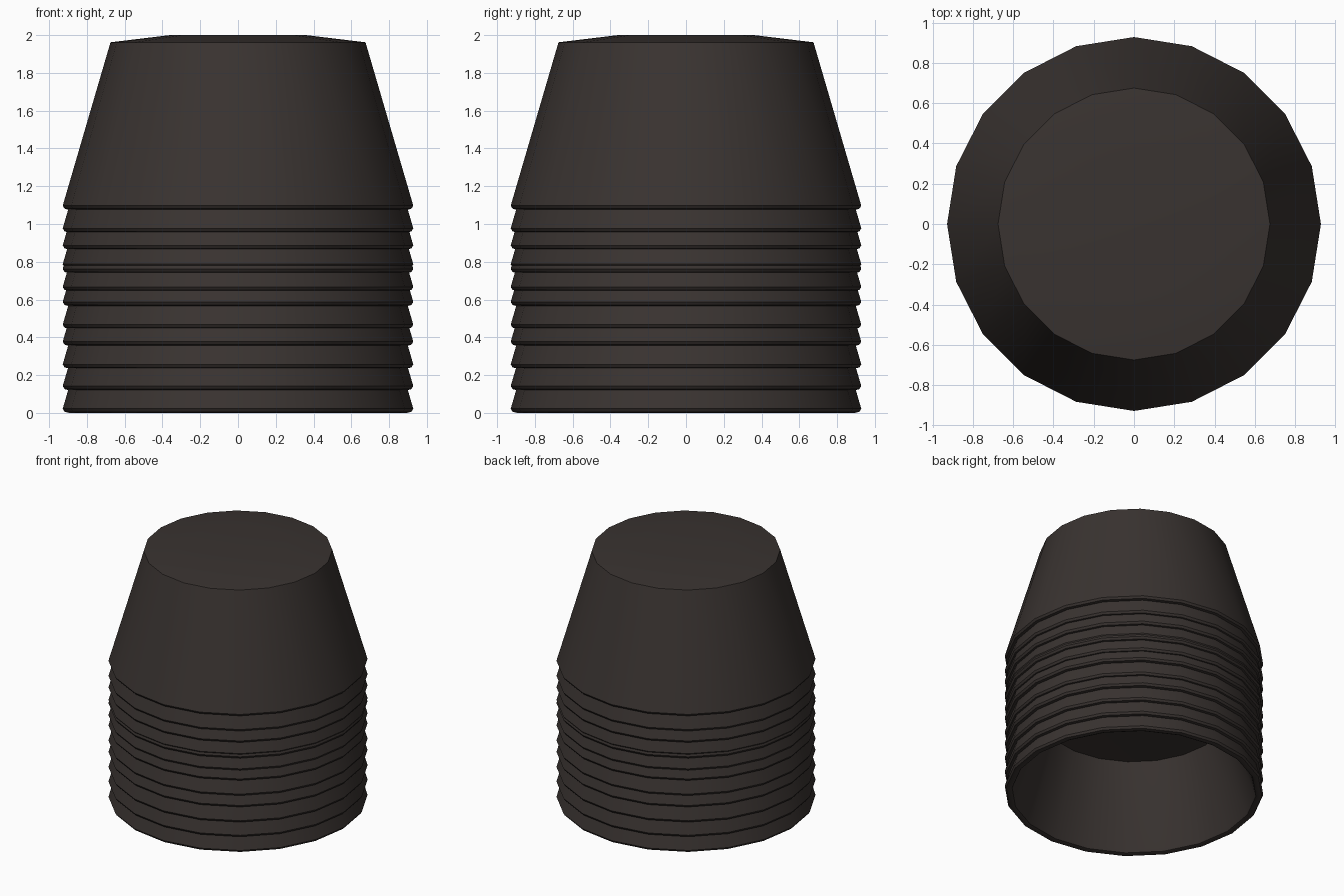
import bpy, bmesh, math

if "Cube" in bpy.data.objects:
    bpy.data.objects.remove(bpy.data.objects["Cube"])

SIDES = 20
# Cup profile (radius, height): outside from crown to rim, then back up inside
PROFILE = [(0.0, 0.905), (0.36, 0.925), (0.675, 0.887), (0.928, 0.022),
           (0.918, 0.006), (0.895, 0.0), (0.875, 0.008), (0.865, 0.03),
           (0.665, 0.64), (0.0, 0.65)]
# Uneven spacing of the nested rims
HEIGHTS = [0.0, 0.12, 0.235, 0.355, 0.445, 0.565,
           0.645, 0.74, 0.765, 0.865, 0.955, 1.075]

mat = bpy.data.materials.new("dark_brown")
mat.diffuse_color = (0.041, 0.033, 0.030, 1)
mat.use_nodes = True
mat.node_tree.nodes["Principled BSDF"].inputs["Base Color"].default_value = mat.diffuse_color


def lathe(name, profile):
    bm = bmesh.new()
    rings = []
    for r, z in profile:
        n = SIDES if r > 0 else 1
        rings.append([bm.verts.new((r * math.cos(2 * math.pi * i / SIDES),
                                    r * math.sin(2 * math.pi * i / SIDES), z))
                      for i in range(n)])
    for a, b in zip(rings, rings[1:]):
        for i in range(SIDES):
            j = (i + 1) % SIDES
            quad = [a[i % len(a)], b[i % len(b)], b[j % len(b)], a[j % len(a)]]
            bm.faces.new(list(dict.fromkeys(quad)))
    bmesh.ops.recalc_face_normals(bm, faces=bm.faces)
    mesh = bpy.data.meshes.new(name)
    bm.to_mesh(mesh)
    bm.free()
    mesh.materials.append(mat)
    return mesh


# Nested stack of upside-down cups
cup_mesh = lathe("cup", PROFILE)
for k, z in enumerate(HEIGHTS):
    cup = bpy.data.objects.new(f"cup_{k + 1}", cup_mesh)
    cup.location.z = z
    bpy.context.collection.objects.link(cup)

# Smooth walls, sharp rim and crown edges
bpy.context.view_layer.objects.active = cup
cup.select_set(True)
bpy.ops.object.shade_smooth_by_angle(angle=math.radians(40))
